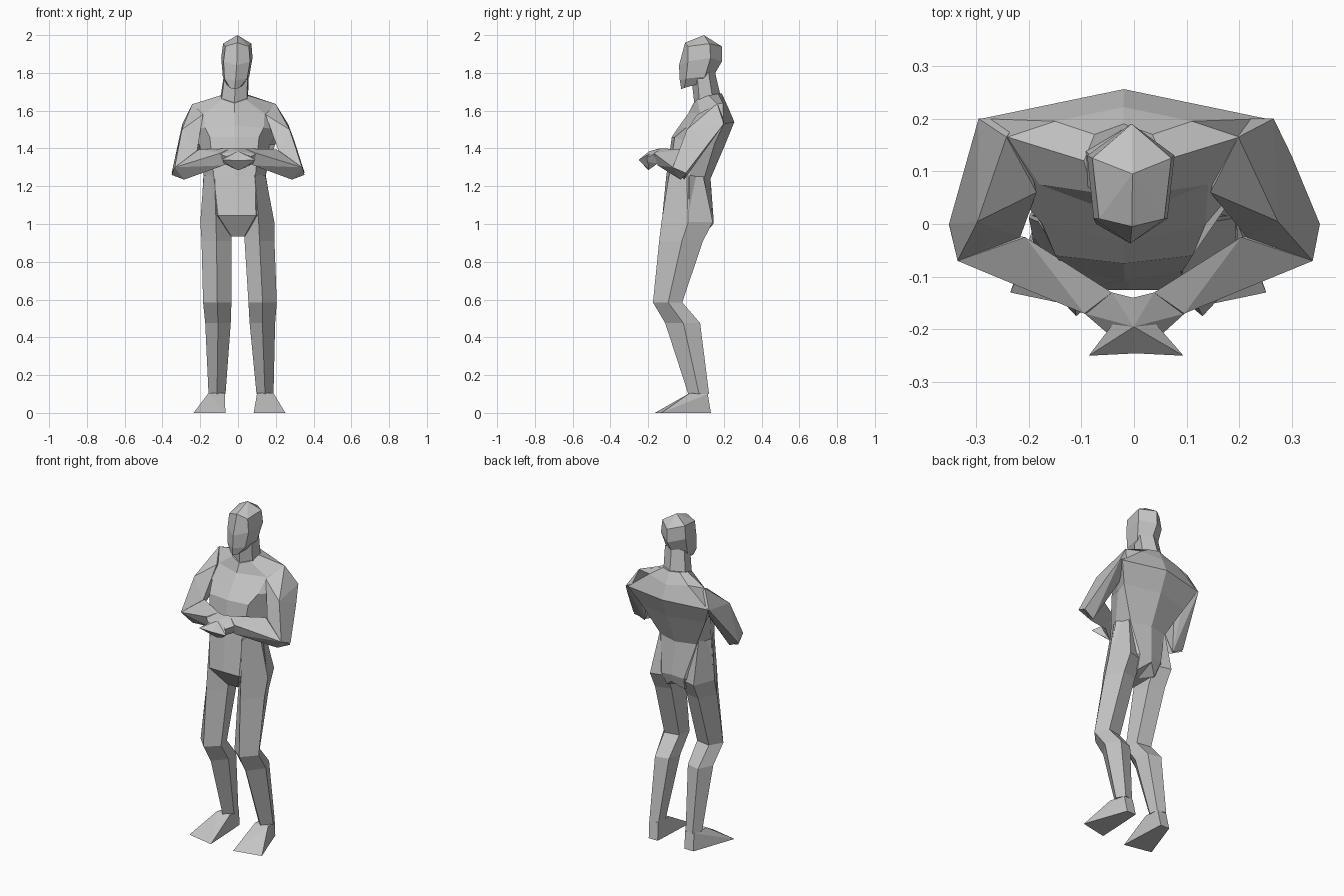
import bpy
import bmesh
from mathutils import Vector

default_cube = bpy.data.objects.get("Cube")
if default_cube:
    bpy.data.objects.remove(default_cube, do_unlink=True)

# One plain clay grey for the whole figure
GREY = (0.55, 0.55, 0.55, 1.0)
clay = bpy.data.materials.new("light_grey")
clay.use_nodes = True
clay.diffuse_color = GREY
clay.node_tree.nodes["Principled BSDF"].inputs["Base Color"].default_value = GREY

# Sideways lean of the pose, as (height, shift) keys
BODY_LEAN = [(0, .008), (.1, .016), (.6, .01), (1, -.003), (1.25, -.018),
             (1.7, -.02), (1.8, -.008), (2, -.003)]
ARM_LEAN = [(1.25, 0), (1.34, .004), (1.6, -.022)]


def lean(z, keys):
    """Interpolate the sideways shift at a height."""
    if z <= keys[0][0]:
        return keys[0][1]
    for (low, start), (high, end) in zip(keys, keys[1:]):
        if z <= high:
            return start + (end - start) * (z - low) / (high - low)
    return keys[-1][1]


def place(point, side, keys):
    """Mirror a point to one side and apply the lean."""
    x, y, z = point
    return Vector((side * x + lean(z, keys), y, z))


def finish(name, bm):
    bmesh.ops.remove_doubles(bm, verts=bm.verts, dist=.0001)
    bmesh.ops.recalc_face_normals(bm, faces=bm.faces)
    mesh = bpy.data.meshes.new(name)
    bm.to_mesh(mesh)
    bm.free()
    mesh.materials.append(clay)
    obj = bpy.data.objects.new(name, mesh)
    bpy.context.collection.objects.link(obj)


def loft(name, rings, side=1):
    """Skin a stack of equal rings and close both ends."""
    bm = bmesh.new()
    loops = [[bm.verts.new(place(p, side, BODY_LEAN)) for p in ring] for ring in rings]
    for upper, lower in zip(loops, loops[1:]):
        count = len(upper)
        for i in range(count):
            j = (i + 1) % count
            bm.faces.new((upper[i], upper[j], lower[j], lower[i]))
    for end in (loops[0], loops[-1]):
        centre = sum((v.co for v in end), Vector()) / len(end)
        tip = bm.verts.new(centre)
        for a, b in zip(end, end[1:] + end[:1]):
            bm.faces.new((a, b, tip))
    finish(name, bm)


def hull(name, points, side, keys):
    """Wrap a faceted convex solid around points."""
    bm = bmesh.new()
    for p in points:
        bm.verts.new(place(p, side, keys))
    result = bmesh.ops.convex_hull(bm, input=bm.verts)
    spare = {g for g in result["geom_interior"] if isinstance(g, bmesh.types.BMVert)}
    bmesh.ops.delete(bm, geom=list(spare), context="VERTS")
    finish(name, bm)


def full_ring(half):
    """Complete a half ring running from back centre to front centre."""
    return half + [(-x, y, z) for x, y, z in half[-2:0:-1]]


def limb_ring(inner, outer, front, back, z):
    """Five-sided section with a ridge at the front and a flat back."""
    width, depth = outer - inner, back - front
    return [(inner + width * .5, front, z), (outer, front + depth * .52, z),
            (inner + width * .7, back, z), (inner + width * .1, back - depth * .1, z),
            (inner, front + depth * .4, z)]


# Head: pointed crown, temples, cheeks and jaw
head = [
    [(0, .095, 2)] * 4,
    [(0, .19, 1.94), (.075, .125, 1.955), (.062, .01, 1.94), (0, -.005, 1.96)],
    [(0, .19, 1.86), (.083, .13, 1.88), (.07, .01, 1.86), (0, -.037, 1.84)],
    [(0, .155, 1.8), (.07, .1, 1.78), (.06, 0, 1.77), (0, -.033, 1.76)],
    [(0, .08, 1.76), (.045, .06, 1.74), (.025, -.01, 1.72), (0, -.025, 1.715)],
]
loft("head", [full_ring(half) for half in head])

# Neck
neck = [
    [(0, .15, 1.82), (.065, .12, 1.8), (.06, .06, 1.78), (0, .03, 1.76)],
    [(0, .185, 1.67), (.073, .14, 1.67), (.068, .07, 1.66), (0, .045, 1.63)],
]
loft("neck", [full_ring(half) for half in neck])

# Torso: collar, shoulders, upper back, chest, waist, hips and crotch
torso = [
    [(0, .19, 1.69), (.055, .17, 1.69), (.075, .12, 1.68), (.06, .06, 1.66), (0, .04, 1.64)],
    [(0, .222, 1.62), (.13, .195, 1.64), (.22, .165, 1.635), (.16, .075, 1.585), (0, .015, 1.59)],
    [(0, .256, 1.54), (.27, .2, 1.53), (.24, .1, 1.5), (.155, 0, 1.51), (0, -.035, 1.52)],
    [(0, .207, 1.42), (.215, .15, 1.42), (.185, .06, 1.42), (.13, -.06, 1.46), (0, -.075, 1.46)],
    [(0, .13, 1.24), (.12, .095, 1.24), (.165, .02, 1.26), (.11, -.09, 1.25), (0, -.105, 1.25)],
    [(0, .145, 1.04), (.075, .135, 1.03), (.19, .015, 1.03), (.1, -.125, 1.045), (0, -.125, 1.045)],
    [(0, .145, 1), (.06, .1, .95), (.06, .02, .94), (.035, -.05, .935), (0, -.05, .935)],
]
loft("torso", [full_ring(half) for half in torso])

for side, label in ((1, "left"), (-1, "right")):
    # Leg with bent knee, running up into the waist
    leg = [
        limb_ring(.05, .163, -.09, .09, 1.26),
        limb_ring(.03, .196, -.13, .142, 1.01),
        limb_ring(.035, .193, -.142, .09, .91),
        limb_ring(.045, .195, -.175, -.02, .585),
        limb_ring(.05, .185, -.11, .075, .475),
        limb_ring(.082, .172, .012, .122, .1),
    ]
    loft(label + "_leg", leg, side)

    # Splayed wedge foot
    foot = [
        (.085, .02, .105), (.172, .02, .105), (.15, .115, .1), (.09, .115, .1),
        (.09, .132, 0), (.15, .132, 0), (.243, -.13, 0), (.075, -.165, 0),
    ]
    hull(label + "_foot", foot, side, BODY_LEAN)

    # Upper arm from shoulder to elbow, rooted inside the torso
    upper_arm = [
        (.22, .165, 1.637), (.28, .2, 1.53), (.2, .1, 1.45), (.165, .06, 1.58),
        (.2, .2, 1.57), (.305, .13, 1.44), (.352, 0, 1.27), (.337, -.07, 1.3),
        (.285, .005, 1.5), (.215, -.025, 1.39), (.285, -.01, 1.235),
    ]
    hull(label + "_upper_arm", upper_arm, side, ARM_LEAN)

    # Forearm folded across the waist
    forearm = [
        (.352, 0, 1.26), (.337, -.07, 1.3), (.205, -.025, 1.395), (.285, -.03, 1.235),
        (.095, -.17, 1.375), (.04, -.13, 1.4), (.08, -.15, 1.31), (.04, -.16, 1.34),
    ]
    hull(label + "_forearm", forearm, side, ARM_LEAN)

    # Hand crossing the centre line
    hand = [
        (.095, -.17, 1.37), (.04, -.13, 1.4), (.08, -.15, 1.32), (0, -.14, 1.4),
        (0, -.195, 1.385), (-.09, -.25, 1.34), (.01, -.245, 1.335),
        (-.04, -.21, 1.3), (0, -.2, 1.285),
    ]
    hull(label + "_hand", hand, side, ARM_LEAN)
